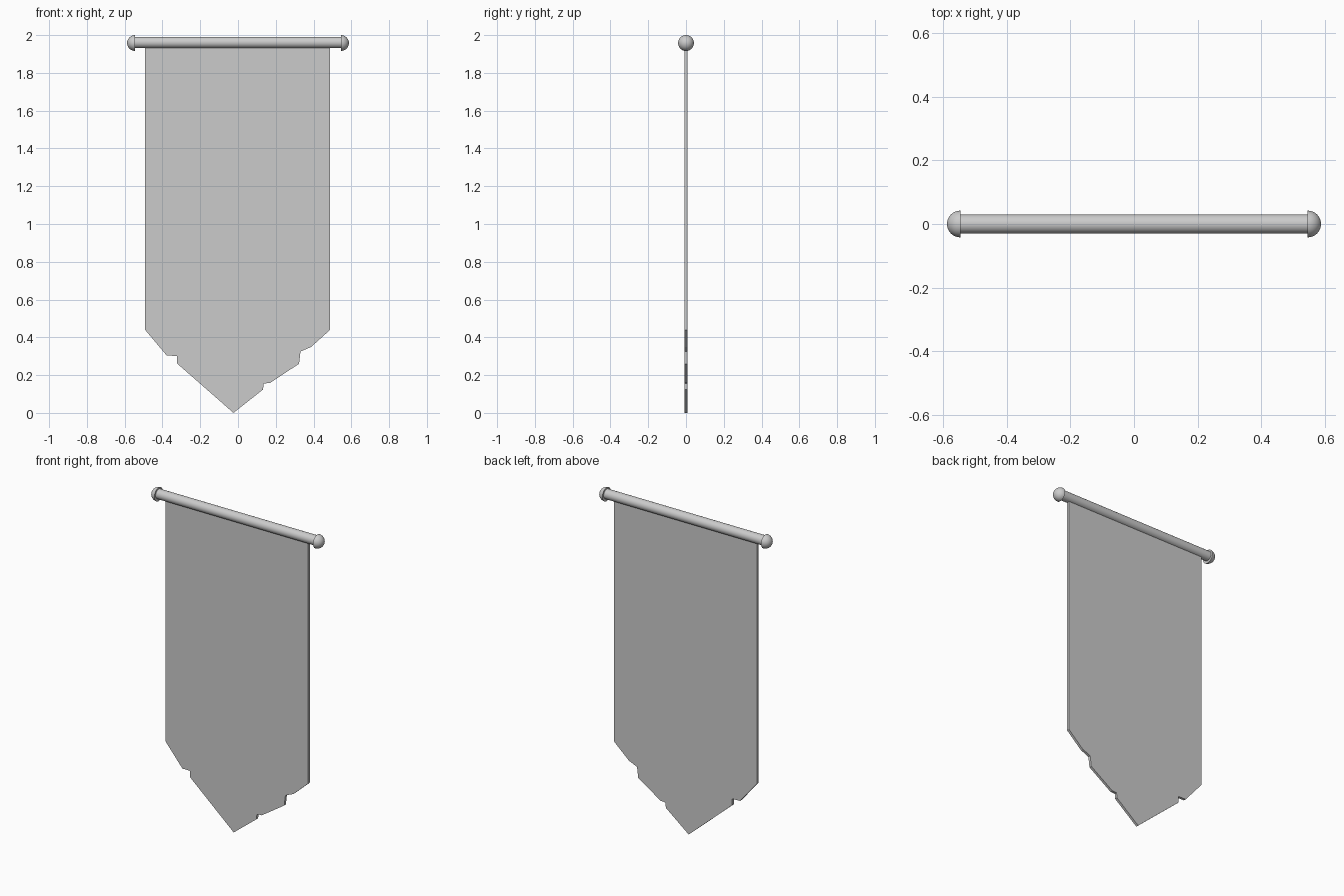
import bpy, bmesh, math
from mathutils import Matrix

if "Cube" in bpy.data.objects:
    bpy.data.objects.remove(bpy.data.objects["Cube"])

ROD_Z = 1.958


def add_object(name, bm):
    bmesh.ops.recalc_face_normals(bm, faces=bm.faces)
    mesh = bpy.data.meshes.new(name)
    bm.to_mesh(mesh)
    bm.free()
    ob = bpy.data.objects.new(name, mesh)
    bpy.context.collection.objects.link(ob)
    return ob


def smooth(ob):
    bpy.ops.object.select_all(action='DESELECT')
    ob.select_set(True)
    bpy.context.view_layer.objects.active = ob
    bpy.ops.object.shade_smooth_by_angle(angle=math.radians(40))


# Cloth: extruded outline with a torn, pointed lower edge
outline = [(-0.492, ROD_Z), (-0.492, 0.44), (-0.377, 0.303), (-0.323, 0.302),
           (-0.323, 0.262), (-0.024, 0.0), (0.133, 0.124), (0.135, 0.156),
           (0.169, 0.158), (0.323, 0.26), (0.331, 0.325), (0.387, 0.349),
           (0.488, 0.44), (0.488, ROD_Z)]
THICK = 0.016
bm = bmesh.new()
face = bm.faces.new([bm.verts.new((x, -THICK / 2, z)) for x, z in outline])
ext = bmesh.ops.extrude_face_region(bm, geom=[face])
bmesh.ops.translate(bm, vec=(0, THICK, 0),
                    verts=[v for v in ext["geom"] if isinstance(v, bmesh.types.BMVert)])
add_object("banner_cloth", bm)

# Horizontal rod
bm = bmesh.new()
bmesh.ops.create_cone(bm, cap_ends=True, segments=32, radius1=0.03, radius2=0.03,
                      depth=1.1,
                      matrix=Matrix.Translation((0, 0, ROD_Z + 0.003)) @ Matrix.Rotation(math.pi / 2, 4, 'Y'))
smooth(add_object("rod", bm))

# Half-dome end caps, flat side facing inward
for side, name in ((-1, "left_end_cap"), (1, "right_end_cap")):
    bm = bmesh.new()
    bmesh.ops.create_uvsphere(bm, u_segments=32, v_segments=16, radius=0.042)
    cut = bmesh.ops.bisect_plane(bm, geom=bm.verts[:] + bm.edges[:] + bm.faces[:],
                                 plane_co=(0, 0, 0), plane_no=(0, 0, 1),
                                 dist=1e-5, clear_inner=True)
    bmesh.ops.holes_fill(bm, edges=[e for e in bm.edges if e.is_boundary], sides=0)
    bm.transform(Matrix.Translation((side * 0.545, 0, ROD_Z))
                 @ Matrix.Rotation(side * math.pi / 2, 4, 'Y'))
    smooth(add_object(name, bm))
